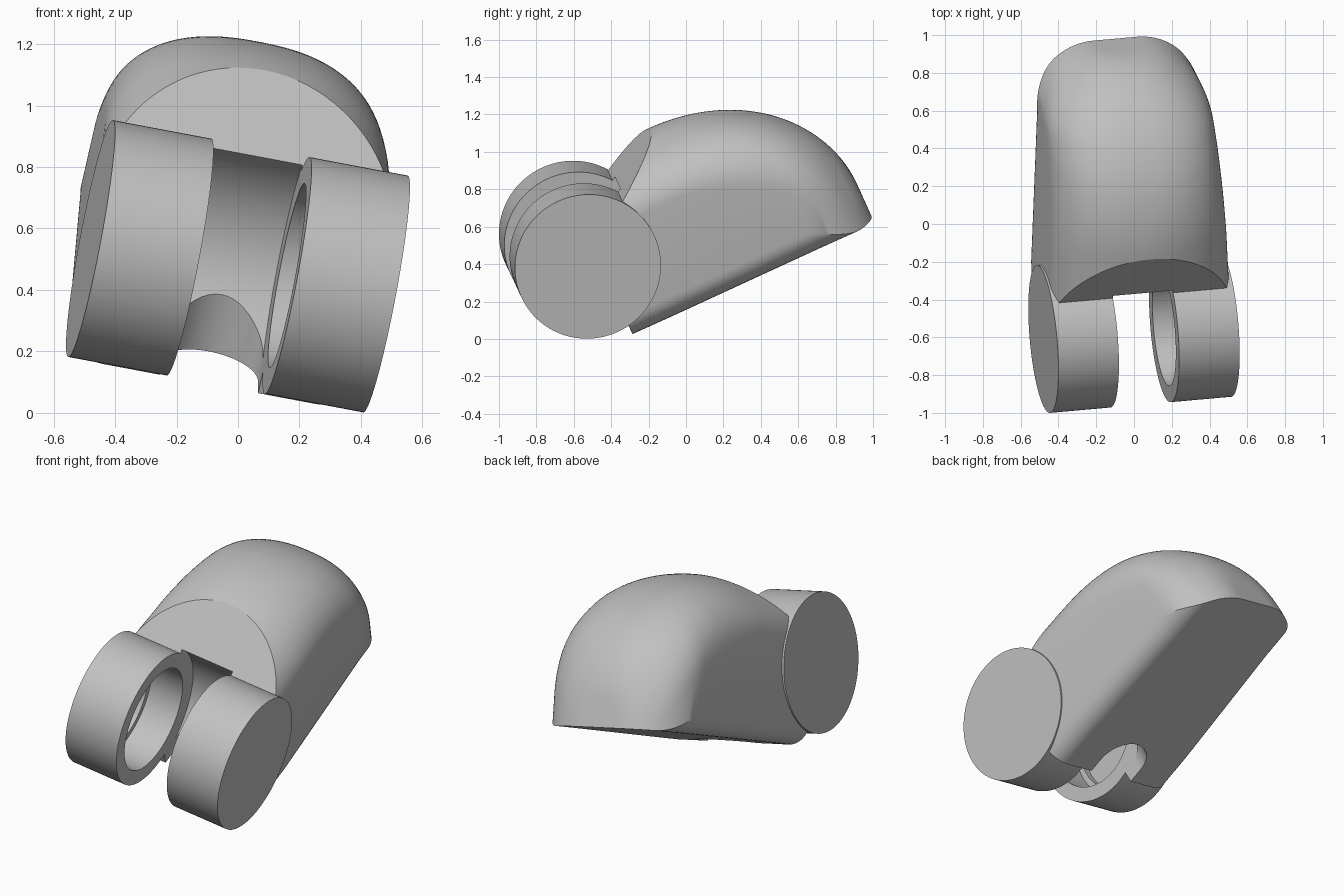
import bpy, bmesh
from math import sin, cos, asin, pi, sqrt
from mathutils import Vector, Matrix

if "Cube" in bpy.data.objects:
    bpy.data.objects.remove(bpy.data.objects["Cube"])

# Hinge frame: x along the hinge axis, y along the shell, z out of its top
axis = Vector((0.979, 0.087, -0.184)).normalized()
along = Vector((0, 0.912, 0.41))
along = (along - axis * along.dot(axis)).normalized()
FRAME = Matrix((axis, along, axis.cross(along))).transposed().to_4x4()
FRAME.translation = (0, -0.567, 0.477)

grey = bpy.data.materials.new("plain grey")
COLOUR = (0.53, 0.53, 0.53, 1)
grey.diffuse_color = COLOUR
grey.use_nodes = True
grey.node_tree.nodes["Principled BSDF"].inputs["Base Color"].default_value = COLOUR

HALF, GAP, RADIUS = 0.49, 0.163, 0.392
BOTTOM, CORNER = -0.461, 0.125


def loft(name, rings):
    """Skin closed rings of points and cap both ends."""
    bm = bmesh.new()
    loops = [[bm.verts.new(p) for p in ring] for ring in rings]
    for a, b in zip(loops, loops[1:]):
        for i in range(len(a)):
            j = (i + 1) % len(a)
            bm.faces.new((a[i], a[j], b[j], b[i]))
    bm.faces.new(loops[0])
    bm.faces.new(loops[-1])
    bmesh.ops.recalc_face_normals(bm, faces=bm.faces)
    mesh = bpy.data.meshes.new(name)
    bm.to_mesh(mesh)
    bm.free()
    mesh.materials.append(grey)
    obj = bpy.data.objects.new(name, mesh)
    bpy.context.collection.objects.link(obj)
    obj.matrix_world = FRAME
    return obj


def lathe(name, profile, steps=96):
    """Turn (x, radius) points around the hinge axis."""
    return loft(name, [[(x, r * cos(2 * pi * i / steps), r * sin(2 * pi * i / steps))
                        for i in range(steps)] for x, r in profile])


def smooth(obj):
    obj.data.shade_smooth()
    obj.data.set_sharp_from_angle(angle=0.48)


def carve(obj, cutters):
    for cutter in cutters:
        cutter.hide_render = True
        mod = obj.modifiers.new("cut", 'BOOLEAN')
        mod.operation, mod.solver, mod.object = 'DIFFERENCE', 'EXACT', cutter
    bpy.context.view_layer.update()
    deps = bpy.context.evaluated_depsgraph_get()
    mesh = bpy.data.meshes.new_from_object(obj.evaluated_get(deps))
    obj.modifiers.clear()
    obj.data = mesh
    for cutter in cutters:
        bpy.data.objects.remove(cutter)


# Shell cross-section: flat base, rounded lower corners, arched top
def section(y):
    top = 0.435
    if y > 0.6:
        top = -0.3 + 0.735 * sqrt(max(0, 1 - ((y - 0.6) / 0.895) ** 2))
    full = 0.482 - 0.035 * min(1, max(0, y - 0.3) / 0.85)
    width = full
    if y > 1.15:
        width -= 0.33 * (1 - sqrt(max(0, 1 - ((y - 1.15) / 0.345) ** 2)))
    t = max(0, y - 0.6) / 0.9
    # the end's upright corners trim the lower rounding
    inner = min(full - CORNER, width - 0.002)
    sweep = asin(min(1, (width - inner) / CORNER))
    side = BOTTOM + CORNER * (1 - cos(sweep))
    spring = max(side + 0.02, top - 0.3 - 0.15 * t)
    power = 2 / (2 + 0.4 * min(1, 2 * t))
    half = []
    for i in range(9):
        q = i / 8 * sweep
        half.append((inner + CORNER * sin(q), y, BOTTOM + CORNER * (1 - cos(q))))
    for i in range(25):
        q = i / 24 * pi / 2
        half.append((width * max(0, cos(q)) ** power if i < 24 else 0, y,
                     spring + (top - spring) * sin(q) ** power))
    return half + [(-x, yy, z) for x, yy, z in reversed(half[:-1])]


stations = [0.07, 0.3, 0.45] + [0.6 + 0.895 * sin(i / 40 * pi / 2) for i in range(41)]
shell = loft("shell", [section(y) for y in stations])

# Sloping front face
slope = [(-0.21, -0.11), (1.23, 0.85), (1.23, 1.5), (-0.21, 1.5)]
front_cut = loft("front_cut", [[(x, y, z) for y, z in slope] for x in (-1, 1)])
# Clearance for the joint and its bores
joint_cut = lathe("joint_cut", [(-GAP, 0.415), (GAP, 0.415)])
bore_cut = lathe("bore_cut", [(-0.42, 0.33), (0.42, 0.33)])
# Round-ended slot in the base
slot = [(GAP, -0.3)] + [(GAP * cos(i / 24 * pi), 0.165 + GAP * sin(i / 24 * pi))
                        for i in range(25)] + [(-GAP, -0.3)]
slot_cut = loft("slot_cut", [[(x, y, z) for x, y in slot] for z in (-0.7, -0.15)])
carve(shell, [front_cut, joint_cut, bore_cut, slot_cut])
smooth(shell)

# Hollow hinge knuckles, open towards the gap
for side, label in ((-1, "right"), (1, "left")):
    cup = [(HALF, RADIUS), (GAP, RADIUS), (GAP, 0.305), (GAP + 0.2, 0.305),
           (GAP + 0.2, 0.27), (GAP + 0.24, 0.27)]
    smooth(lathe(label + "_knuckle", [(side * x, r) for x, r in cup]))
